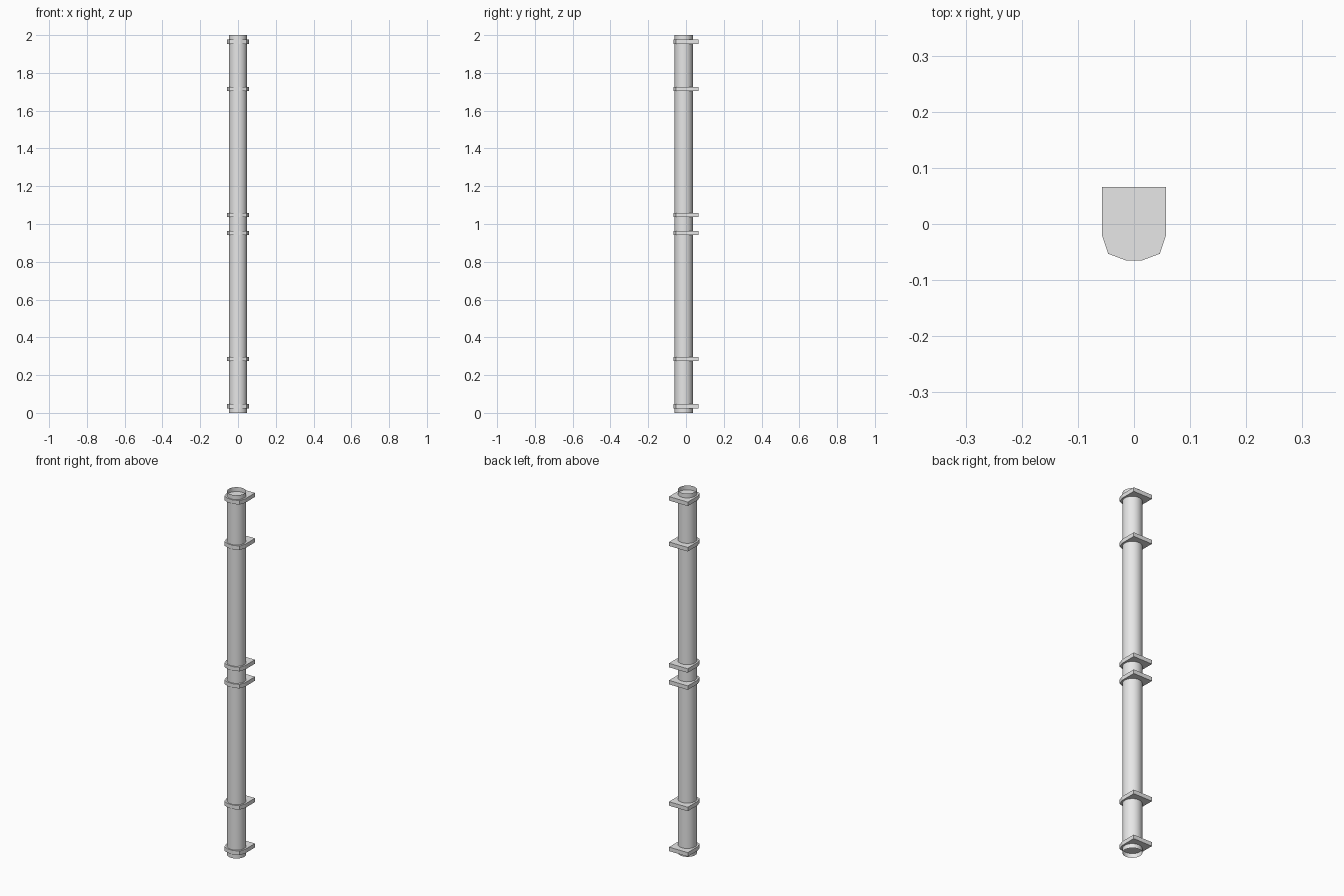
import bpy
import bmesh
from math import radians

cube = bpy.data.objects.get("Cube")
if cube:
    bpy.data.objects.remove(cube, do_unlink=True)

grey = bpy.data.materials.new("light grey")
grey.use_nodes = True
grey.diffuse_color = (0.8, 0.8, 0.8, 1)
grey.node_tree.nodes["Principled BSDF"].inputs["Base Color"].default_value = (0.8, 0.8, 0.8, 1)

# Open-ended drainpipe
HEIGHT = 2.0
bpy.ops.mesh.primitive_cylinder_add(vertices=24, radius=0.048, depth=HEIGHT,
                                    end_fill_type='NOTHING',
                                    location=(0, -0.012, HEIGHT / 2))
pipe = bpy.context.object
pipe.name = "pipe"
pipe.data.materials.append(grey)
bpy.ops.object.shade_smooth_by_angle(angle=radians(40))

# Bracket outline: flat against the wall, rounded round the pipe
half = [(0.057, 0.066), (0.057, -0.02), (0.046, -0.053), (0.014, -0.065)]
outline = half + [(-x, y) for x, y in reversed(half)]
THICK = 0.022


def bracket(name, z):
    bm = bmesh.new()
    base = bm.faces.new([bm.verts.new((x, y, -THICK / 2)) for x, y in outline])
    top = bmesh.ops.extrude_face_region(bm, geom=[base], use_keep_orig=True)
    bmesh.ops.translate(bm, vec=(0, 0, THICK),
                        verts=[v for v in top["geom"] if isinstance(v, bmesh.types.BMVert)])
    bmesh.ops.recalc_face_normals(bm, faces=bm.faces)
    mesh = bpy.data.meshes.new(name)
    bm.to_mesh(mesh)
    bm.free()
    mesh.materials.append(grey)
    obj = bpy.data.objects.new(name, mesh)
    obj.location.z = z
    bpy.context.collection.objects.link(obj)


# Brackets mirrored about the middle of the pipe
for label, offset in (("middle", 0.047), ("inner", 0.715), ("end", 0.965)):
    bracket("upper_" + label + "_bracket", HEIGHT / 2 + offset)
    bracket("lower_" + label + "_bracket", HEIGHT / 2 - offset)
